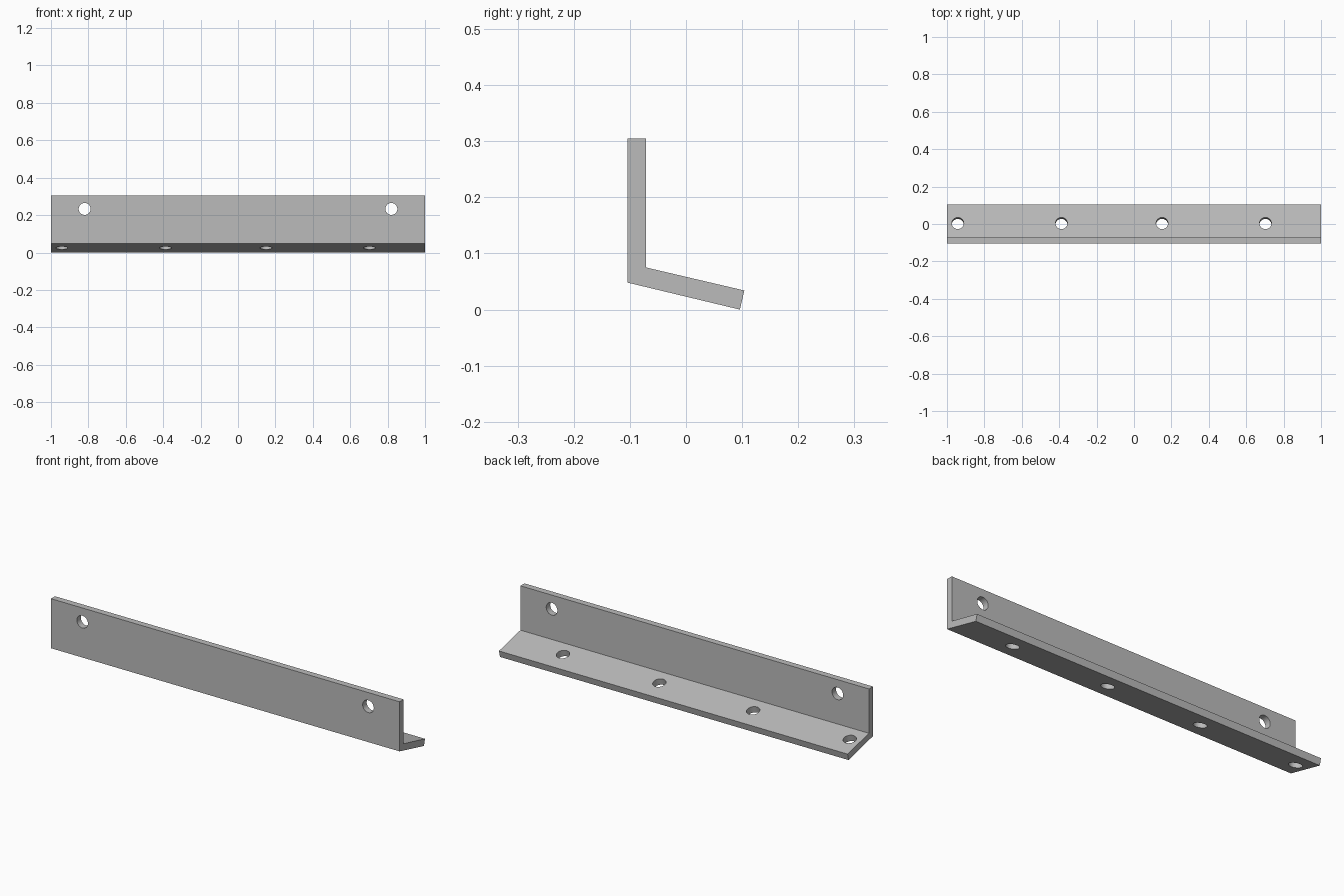
import bpy
import bmesh
import math
from mathutils import Vector

default_cube = bpy.data.objects.get("Cube")
if default_cube:
    bpy.data.objects.remove(default_cube, do_unlink=True)

# Material
metal = bpy.data.materials.new("grey_metal")
metal.use_nodes = True
grey = (0.5, 0.5, 0.5, 1)
metal.diffuse_color = grey
metal.node_tree.nodes["Principled BSDF"].inputs["Base Color"].default_value = grey

# Bent angle profile (y, z), extruded along x
profile = [(-0.104, 0.305), (-0.104, 0.048), (0.096, 0.0),
           (0.104, 0.034), (-0.071, 0.075), (-0.071, 0.305)]
bm = bmesh.new()
face = bm.faces.new([bm.verts.new((-1, y, z)) for y, z in profile])
new = bmesh.ops.extrude_face_region(bm, geom=[face])["geom"]
bmesh.ops.translate(bm, vec=(2, 0, 0),
                    verts=[v for v in new if isinstance(v, bmesh.types.BMVert)])
bmesh.ops.recalc_face_normals(bm, faces=bm.faces)
mesh = bpy.data.meshes.new("angle_bracket")
bm.to_mesh(mesh)
bm.free()
mesh.materials.append(metal)
bracket = bpy.data.objects.new("angle_bracket", mesh)
bpy.context.collection.objects.link(bracket)


def drill(location, direction, radius=0.032):
    """Cut a round hole through the bracket along a direction."""
    bpy.ops.mesh.primitive_cylinder_add(
        vertices=32, radius=radius, depth=0.12, location=location,
        rotation=Vector(direction).to_track_quat("Z", "Y").to_euler())
    cutter = bpy.context.object
    cutter.name = "hole_cutter"
    cutter.hide_render = True
    cutter.data.materials.append(metal)
    mod = bracket.modifiers.new("hole", "BOOLEAN")
    mod.operation = "DIFFERENCE"
    mod.solver = "EXACT"
    mod.object = cutter
    bpy.context.view_layer.objects.active = bracket
    bpy.ops.object.modifier_apply(modifier=mod.name)
    bpy.data.objects.remove(cutter, do_unlink=True)


# Holes in the upright flange
for x in (-0.82, 0.82):
    drill((x, -0.088, 0.233), (0, 1, 0))

# Holes square to the sloping flange
slope = math.atan2(0.048, 0.2)
for x in (-0.942, -0.388, 0.15, 0.703):
    drill((x, 0, 0.041), (0, math.sin(slope), math.cos(slope)))

# Smooth hole walls, crisp edges
bpy.ops.object.select_all(action="DESELECT")
bracket.select_set(True)
bpy.context.view_layer.objects.active = bracket
bpy.ops.object.shade_smooth_by_angle(angle=math.radians(30))
